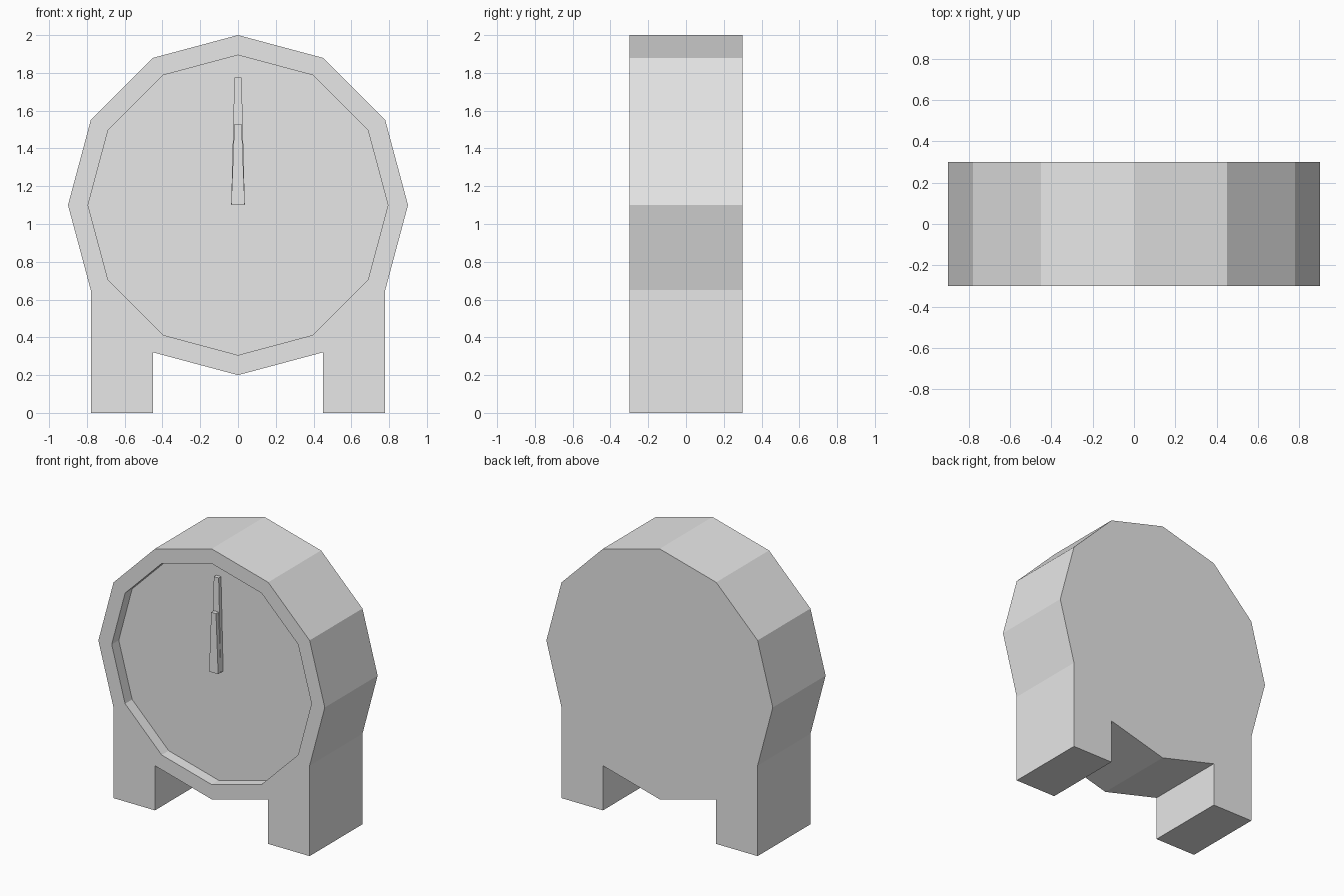
import bpy, bmesh
from math import cos, sin, pi
from mathutils import Vector

cube = bpy.data.objects.get("Cube")
if cube:
    bpy.data.objects.remove(cube, do_unlink=True)

grey = bpy.data.materials.new("light_grey")
grey.use_nodes = True
grey.diffuse_color = (0.8, 0.8, 0.8, 1)
grey.node_tree.nodes["Principled BSDF"].inputs["Base Color"].default_value = (0.8, 0.8, 0.8, 1)

SIDES, RADIUS, DIAL_RADIUS = 12, 0.9, 0.794
FRONT, BACK, DIAL_Y = -0.3, 0.3, -0.22
CENTRE = 1.1


def finish(bm, name):
    bmesh.ops.recalc_face_normals(bm, faces=bm.faces)
    mesh = bpy.data.meshes.new(name)
    bm.to_mesh(mesh)
    bm.free()
    mesh.materials.append(grey)
    obj = bpy.data.objects.new(name, mesh)
    bpy.context.collection.objects.link(obj)
    return obj


def ring(bm, radius, y):
    angles = [2 * pi * i / SIDES for i in range(SIDES)]
    return [bm.verts.new((radius * cos(a), y, CENTRE + radius * sin(a))) for a in angles]


def prism(name, outline, y0, y1):
    """Extrude an (x, z) outline from y0 to y1."""
    bm = bmesh.new()
    face = bm.faces.new([bm.verts.new((x, y0, z)) for x, z in outline])
    new = bmesh.ops.extrude_face_region(bm, geom=[face])["geom"]
    for v in new:
        if isinstance(v, bmesh.types.BMVert):
            v.co.y = y1
    bm.faces.ensure_lookup_table()
    return finish(bm, name)


# Case: back plate, outer wall, front rim, recess wall and dial
bm = bmesh.new()
rings = [ring(bm, RADIUS, BACK), ring(bm, RADIUS, FRONT),
         ring(bm, DIAL_RADIUS, FRONT), ring(bm, DIAL_RADIUS, DIAL_Y)]
bm.faces.new(rings[0])
bm.faces.new(rings[-1])
walls = []
for a, b in zip(rings, rings[1:]):
    for i in range(SIDES):
        j = (i + 1) % SIDES
        walls.append(bm.faces.new((a[i], a[j], b[j], b[i])))
bmesh.ops.recalc_face_normals(bm, faces=bm.faces)

# Feet: pull the two lower diagonal wall panels straight down to the ground
for panel in (walls[7], walls[10]):
    foot = bmesh.ops.extrude_discrete_faces(bm, faces=[panel])["faces"][0]
    for v in foot.verts:
        v.co.z = 0
finish(bm, "clock_case")


# Hands: tapered bars stacked in front of the dial
def hand(name, tip_z, y0, y1):
    base, tip = 0.036, 0.019
    prism(name, [(-base, CENTRE), (base, CENTRE), (tip, tip_z), (-tip, tip_z)], y0, y1)


hand("minute_hand", 1.775, -0.247, DIAL_Y)
hand("hour_hand", 1.53, -0.277, -0.247)
